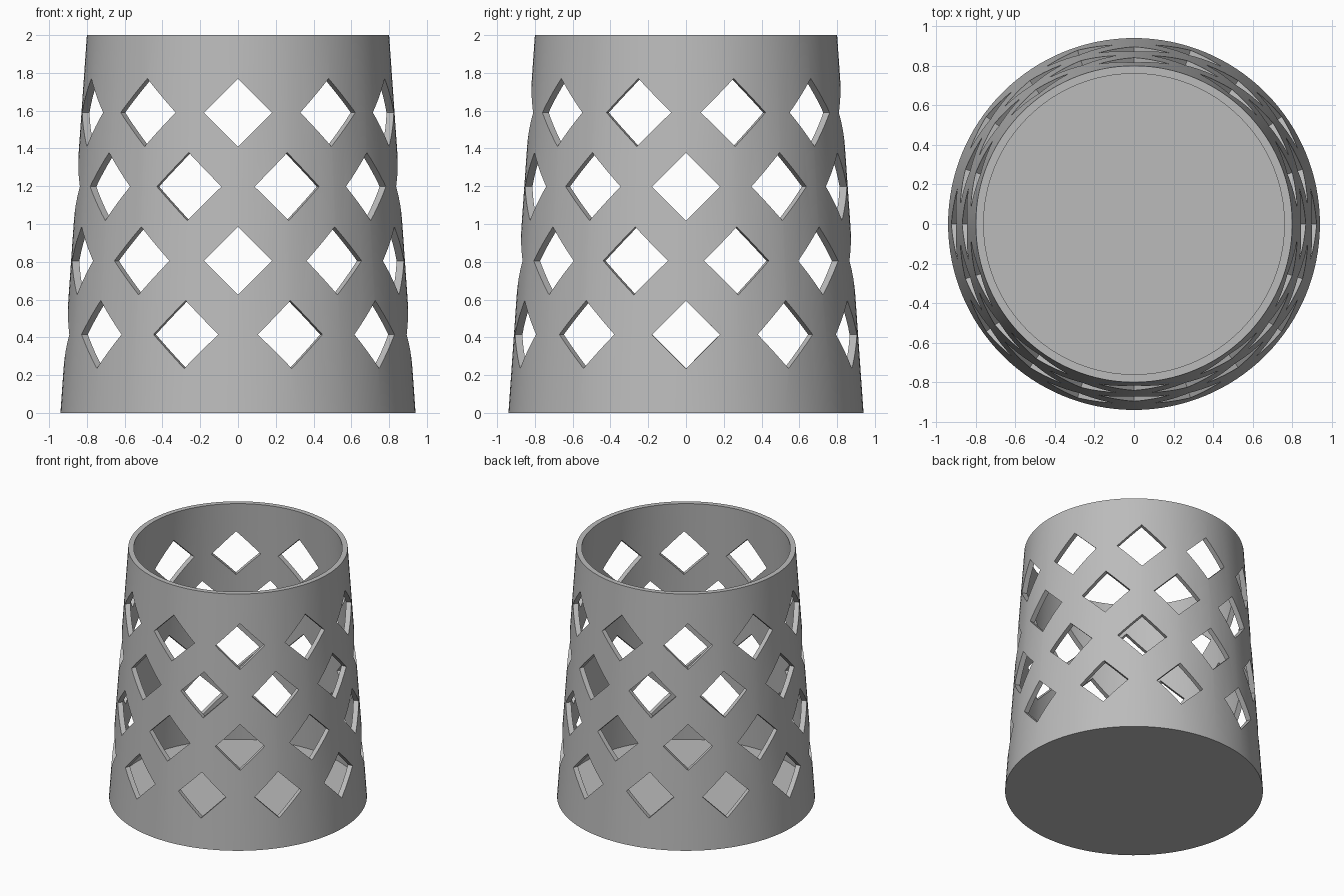
import bpy
import math

cube = bpy.data.objects.get("Cube")
if cube:
    bpy.data.objects.remove(cube, do_unlink=True)

HEIGHT = 2.0
BASE_R, TOP_R = 0.94, 0.80
WALL, FLOOR = 0.04, 0.04
HOLES = 10
HOLE_HALF = 0.18
ROWS = (0.415, 0.805, 1.198, 1.59)


def cone(name, z0, z1, r0, r1):
    bpy.ops.mesh.primitive_cone_add(vertices=128, radius1=r0, radius2=r1,
                                    depth=z1 - z0, location=(0, 0, (z0 + z1) / 2))
    obj = bpy.context.object
    obj.name = name
    return obj


def outer_radius(z):
    return BASE_R + (TOP_R - BASE_R) * z / HEIGHT


def subtract(target, cutter):
    mod = target.modifiers.new("cut", 'BOOLEAN')
    mod.operation = 'DIFFERENCE'
    mod.solver = 'EXACT'
    mod.object = cutter
    bpy.ops.object.select_all(action='DESELECT')
    target.select_set(True)
    bpy.context.view_layer.objects.active = target
    bpy.ops.object.modifier_apply(modifier=mod.name)
    bpy.data.objects.remove(cutter, do_unlink=True)


# Tapered basket, hollowed down to a thin floor
basket = cone("basket", 0, HEIGHT, BASE_R, TOP_R)
lip = HEIGHT + 0.2
hollow = cone("hollow_cutter", FLOOR, lip,
              outer_radius(FLOOR) - WALL, outer_radius(lip) - WALL)
subtract(basket, hollow)

# Staggered rows of diamond holes: square bars pointing outwards
bars = []
side = HOLE_HALF * math.sqrt(2)
for row, z in enumerate(ROWS):
    for i in range(HOLES):
        angle = math.radians(90) + math.tau / HOLES * (i + 0.5 * ((row + 1) % 2))
        bpy.ops.mesh.primitive_cube_add(
            size=1, location=(0.9 * math.cos(angle), 0.9 * math.sin(angle), z),
            rotation=(math.radians(45), 0, angle))
        bar = bpy.context.object
        bar.scale = (0.5, side, side)
        bars.append(bar)
bpy.ops.object.select_all(action='DESELECT')
for bar in bars:
    bar.select_set(True)
bpy.context.view_layer.objects.active = bars[0]
bpy.ops.object.join()
bars[0].name = "hole_cutter"
bpy.context.view_layer.update()
subtract(basket, bars[0])

# One plain grey finish
grey = bpy.data.materials.new("grey")
grey.use_nodes = True
colour = (0.5, 0.5, 0.5, 1)
grey.diffuse_color = colour
grey.node_tree.nodes["Principled BSDF"].inputs["Base Color"].default_value = colour
basket.data.materials.clear()
basket.data.materials.append(grey)

bpy.ops.object.select_all(action='DESELECT')
basket.select_set(True)
bpy.context.view_layer.objects.active = basket
bpy.ops.object.shade_smooth_by_angle(angle=math.radians(30))
